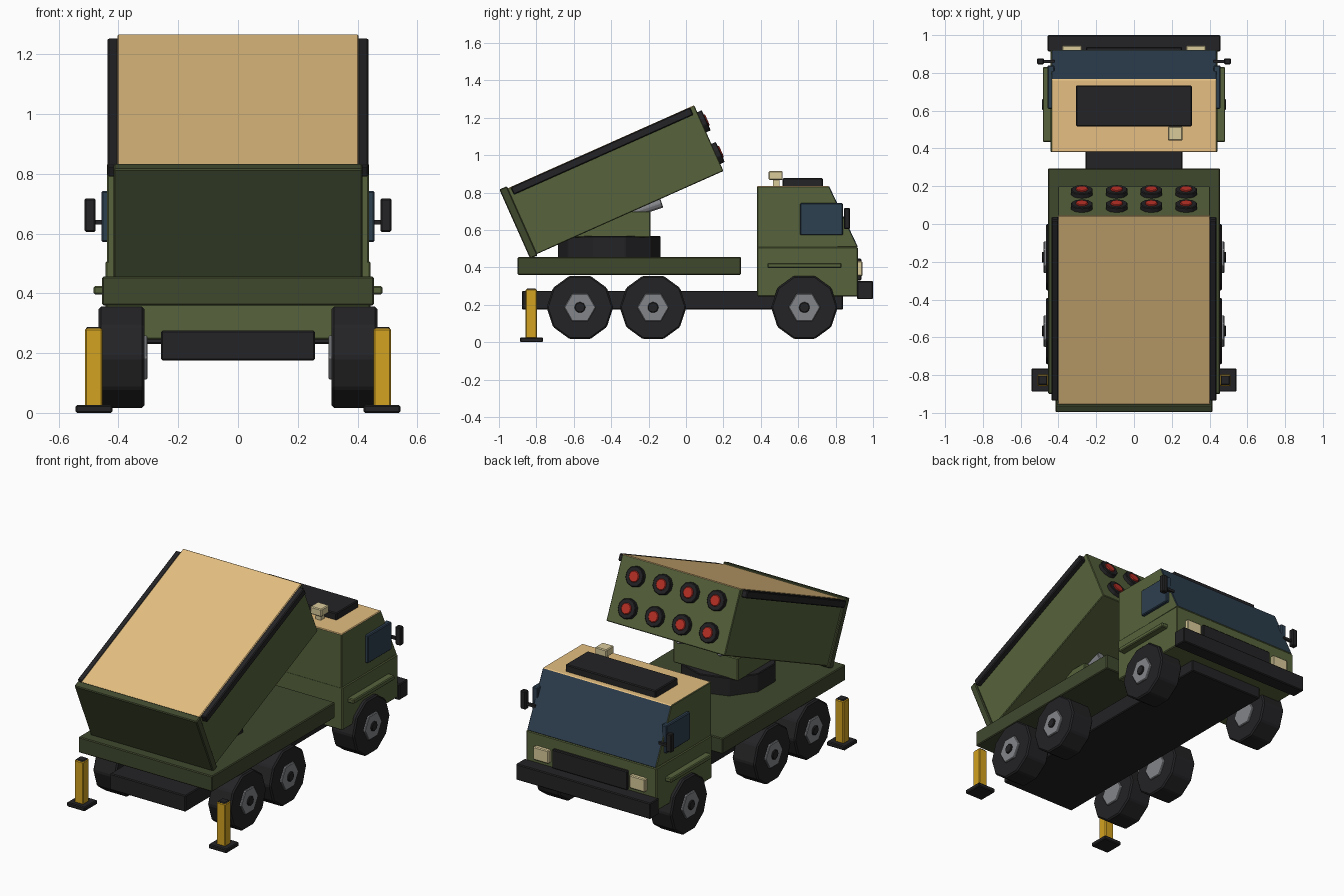
import bpy, bmesh, math
from mathutils import Matrix, Vector

if "Cube" in bpy.data.objects:
    bpy.data.objects.remove(bpy.data.objects["Cube"])


def material(name, r, g, b):
    m = bpy.data.materials.new(name)
    m.diffuse_color = (r, g, b, 1)
    m.use_nodes = True
    m.node_tree.nodes["Principled BSDF"].inputs["Base Color"].default_value = m.diffuse_color
    return m


OLIVE = material("olive", 0.095, 0.125, 0.045)
DARK_OLIVE = material("dark_olive", 0.05, 0.065, 0.027)
TAN = material("tan", 0.78, 0.52, 0.22)
BLACK = material("black", 0.017, 0.017, 0.019)
GLASS = material("glass", 0.027, 0.05, 0.08)
YELLOW = material("yellow", 0.65, 0.36, 0.015)
RED = material("red", 0.5, 0.03, 0.02)
STEEL = material("steel", 0.23, 0.235, 0.25)
CREAM = material("cream", 0.7, 0.6, 0.33)


def finish(name, bm, mat, matrix, bevel, face_mat=None):
    """Turn a bmesh into an object; face_mat = (direction, material) recolours one face."""
    bmesh.ops.recalc_face_normals(bm, faces=bm.faces)
    mesh = bpy.data.meshes.new(name)
    mesh.materials.append(mat)
    if face_mat:
        bm.normal_update()
        for direction, extra in face_mat:
            mesh.materials.append(extra)
            d = Vector(direction).normalized()
            max(bm.faces, key=lambda f: f.normal.dot(d)).material_index = len(mesh.materials) - 1
    bm.to_mesh(mesh)
    bm.free()
    ob = bpy.data.objects.new(name, mesh)
    ob.matrix_world = matrix or Matrix()
    bpy.context.collection.objects.link(ob)
    if bevel:
        mod = ob.modifiers.new("edge", "BEVEL")
        mod.width = bevel
        mod.segments = 1
        mod.limit_method = "ANGLE"
    return ob


def box(name, x, y, z, mat, matrix=None, bevel=0.005, face_mat=None):
    bm = bmesh.new()
    bmesh.ops.create_cube(bm, size=1)
    for v in bm.verts:
        v.co = [(a + b) / 2 + c * (b - a) for (a, b), c in zip((x, y, z), v.co)]
    return finish(name, bm, mat, matrix, bevel, face_mat)


def cylinder(name, start, end, radius, sides, mat, matrix=None, bevel=0.004):
    a, b = Vector(start), Vector(end)
    d = b - a
    bm = bmesh.new()
    bmesh.ops.create_cone(bm, cap_ends=True, segments=sides, radius1=radius,
                          radius2=radius, depth=d.length)
    # keep a vertex pointing along y when the axis is x or z
    if abs(d.x) > 1e-6:
        rot = Matrix.Rotation(math.pi / 2, 4, "Y")
    else:
        rot = Matrix.Rotation(-math.atan2(d.y, d.z), 4, "X")
    bm.transform(Matrix.Translation((a + b) / 2) @ rot)
    return finish(name, bm, mat, matrix, bevel)


def side_range(s, a, b):
    return tuple(sorted((s * a, s * b)))


# Chassis, deck and turret base
box("chassis", (-.257, .257), (-.877, .84), (.175, .275), BLACK)
box("deck", (-.455, .455), (-.90, .294), (.36, .456), DARK_OLIVE)
cylinder("turret_ring", (0, -.41, .45), (0, -.41, .567), .275, 10, BLACK)
box("turret_pedestal", (-.22, .22), (-.63, -.19), (.56, .70), OLIVE)

# Cab: lower block plus wedge with tan roof and full-width windscreen
box("cab_lower", (-.443, .443), (.38, .92), (.245, .508), OLIVE)
bm = bmesh.new()
profile = [(.38, .50), (.92, .508), (.765, .835), (.38, .835)]
face = bm.faces.new([bm.verts.new((-.438, y, z)) for y, z in profile])
ext = bmesh.ops.extrude_face_region(bm, geom=[face])["geom"]
bmesh.ops.translate(bm, vec=(.876, 0, 0), verts=[g for g in ext if isinstance(g, bmesh.types.BMVert)])
finish("cab_upper", bm, OLIVE, None, .004, [((0, 0, 1), TAN), ((0, .9, .43), GLASS)])

# Cab front and roof fittings
box("front_bumper", (-.457, .457), (.914, 1.0), (.23, .328), BLACK)
box("grille", (-.255, .255), (.91, .937), (.33, .447), BLACK)
box("roof_hatch", (-.307, .307), (.517, .733), (.83, .877), BLACK)
box("beacon_post", (.20, .237), (.465, .50), (.83, .875), CREAM, bevel=0)
box("beacon", (.18, .257), (.442, .517), (.868, .915), CREAM)

for s, side in ((-1, "left"), (1, "right")):
    # Cab side fittings
    box(side + "_headlight", side_range(s, .275, .38), (.90, .944), (.353, .433), CREAM)
    box(side + "_window", side_range(s, .42, .457), (.61, .84), (.572, .743), GLASS)
    box(side + "_trim_bar", side_range(s, .43, .483), (.435, .832), (.396, .424), OLIVE)
    box(side + "_mirror", side_range(s, .477, .513), (.845, .877), (.605, .718), BLACK)
    box(side + "_mirror_arm", side_range(s, .42, .48), (.852, .868), (.63, .646), BLACK, bevel=0)

    # Wheels on three axles
    for y, axle in ((-.567, "rear"), (-.176, "middle"), (.633, "front")):
        n = f"{axle}_{side}_"
        cylinder(n + "tyre", (s * .313, y, .186), (s * .467, y, .186), .178, 10, BLACK, bevel=.008)
        cylinder(n + "hub", (s * .303, y, .186), (s * .478, y, .186), .085, 6, STEEL)
        cylinder(n + "hub_cap", (s * .46, y, .186), (s * .487, y, .186), .03, 8, BLACK)

    # Rear stabiliser legs
    box(side + "_stabiliser_leg", side_range(s, .453, .512), (-.857, -.797), (.015, .283), YELLOW)
    box(side + "_stabiliser_cap", side_range(s, .457, .508), (-.853, -.801), (.27, .288), BLACK)
    box(side + "_stabiliser_foot", side_range(s, .42, .543), (-.888, -.765), (0, .026), BLACK)

    # Elevation rams under the pod
    cylinder(side + "_ram", (s * .14, -.42, .65), (s * .14, -.13, .745), .028, 8, STEEL)

# Launcher pod, built level and tilted about its lower rear edge
pod = Matrix.Translation((0, -.80, .47)) @ Matrix.Rotation(math.radians(24), 4, "X")
L, H = 1.095, .385
box("pod_body", (-.403, .403), (0, L), (0, H), OLIVE, pod, .004, [((0, 0, 1), TAN)])
box("pod_back_panel", (-.416, .416), (-.04, .004), (-.008, H + .012), DARK_OLIVE, pod)
for s, side in ((-1, "left"), (1, "right")):
    box(side + "_pod_rail", side_range(s, .40, .436), (.02, 1.07), (H - .045, H - .002), BLACK, pod)

# Two rows of four launch tubes
for row, z in enumerate((.10, .285)):
    for col in range(4):
        x = -.276 + .184 * col
        n = f"tube_{row}_{col}"
        cylinder(n + "_ring", (x, L - .02, z), (x, L + .026, z), .06, 10, BLACK, pod)
        cylinder(n + "_warhead", (x, L, z), (x, L + .033, z), .034, 10, RED, pod)
